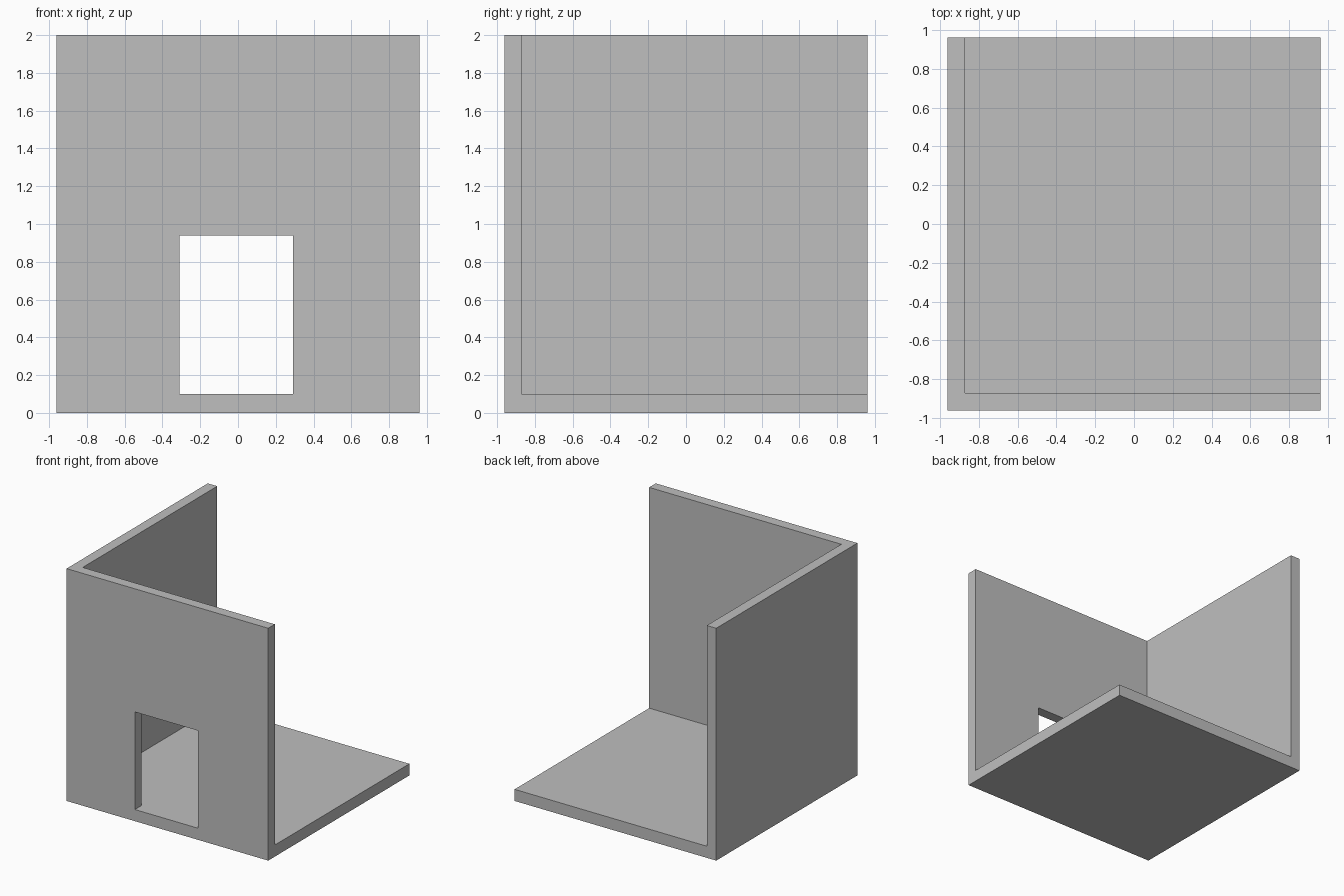
import bpy
import bmesh

cube = bpy.data.objects.get("Cube")
if cube:
    bpy.data.objects.remove(cube, do_unlink=True)

HALF = 0.96      # half the footprint
THICK = 0.09     # wall thickness
FLOOR = 0.1      # floor thickness
TOP = 2.0        # wall height

grey = bpy.data.materials.new("plain grey")
grey.use_nodes = True
colour = (0.52, 0.52, 0.52, 1)
grey.diffuse_color = colour
grey.node_tree.nodes["Principled BSDF"].inputs["Base Color"].default_value = colour


def prism(name, outline, z0, z1):
    """Extrude a flat outline from z0 up to z1."""
    bm = bmesh.new()
    face = bm.faces.new([bm.verts.new((x, y, z0)) for x, y in outline])
    grown = bmesh.ops.extrude_face_region(bm, geom=[face])["geom"]
    verts = [v for v in grown if isinstance(v, bmesh.types.BMVert)]
    bmesh.ops.translate(bm, verts=verts, vec=(0, 0, z1 - z0))
    bmesh.ops.recalc_face_normals(bm, faces=bm.faces)
    mesh = bpy.data.meshes.new(name)
    bm.to_mesh(mesh)
    bm.free()
    mesh.materials.append(grey)
    obj = bpy.data.objects.new(name, mesh)
    bpy.context.collection.objects.link(obj)
    return obj


def rectangle(x0, x1, y0, y1):
    return [(x0, y0), (x1, y0), (x1, y1), (x0, y1)]


# Square floor slab
prism("floor", rectangle(-HALF, HALF, -HALF, HALF), 0, FLOOR)

# Front and side walls, joined at the corner
inner = -HALF + THICK
walls = prism("walls", [(-HALF, -HALF), (HALF, -HALF), (HALF, inner),
                        (inner, inner), (inner, HALF), (-HALF, HALF)], FLOOR, TOP)

# Doorway through the front wall
cutter = prism("doorway_cutter", rectangle(-0.31, 0.29, -HALF - 0.1, inner + 0.1), 0, 0.94)
cutter.hide_render = True
cutter.hide_viewport = True
cut = walls.modifiers.new("doorway", "BOOLEAN")
cut.operation = "DIFFERENCE"
cut.solver = "EXACT"
cut.object = cutter
